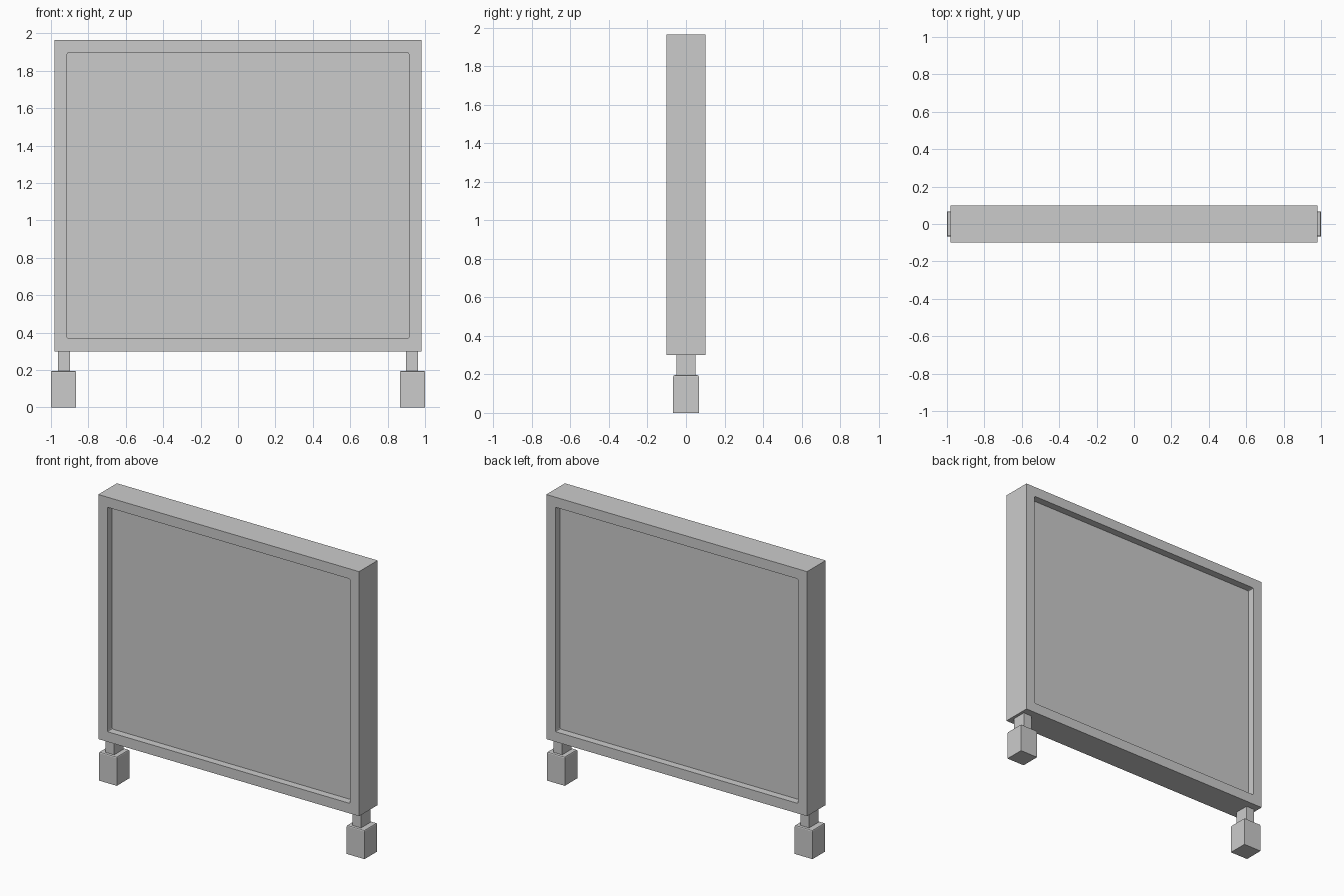
import bpy, bmesh

if "Cube" in bpy.data.objects:
    bpy.data.objects.remove(bpy.data.objects["Cube"])


def box_mesh(lo, hi):
    bm = bmesh.new()
    bmesh.ops.create_cube(bm, size=1)
    for v in bm.verts:
        v.co = [lo[i] if v.co[i] < 0 else hi[i] for i in range(3)]
    bm.normal_update()
    return bm


def finish(bm, name):
    bmesh.ops.recalc_face_normals(bm, faces=bm.faces)
    mesh = bpy.data.meshes.new(name)
    bm.to_mesh(mesh)
    bm.free()
    obj = bpy.data.objects.new(name, mesh)
    bpy.context.collection.objects.link(obj)
    return obj


# framed board, recessed front and back
bm = box_mesh((-0.982, -0.1, 0.3), (0.982, 0.1, 1.965))
panels = [f for f in bm.faces if abs(f.normal.y) > 0.9]
for f in panels:
    bmesh.ops.inset_region(bm, faces=[f], thickness=0.097)
    rim = set(f.verts)
    bmesh.ops.inset_region(bm, faces=[f], thickness=0, depth=-0.05)
# slightly rounded corners inside the recesses
corners = [e for e in bm.edges
           if abs(e.verts[0].co.y - e.verts[1].co.y) > 0.02
           and all(abs(v.co.x) < 0.95 for v in e.verts)]
bmesh.ops.bevel(bm, geom=corners, offset=0.008, segments=2,
                profile=0.5, affect='EDGES')
finish(bm, "board")

for side, s in (("left", -1), ("right", 1)):
    # short post under the board
    x = 0.93 * s
    finish(box_mesh((x - 0.032, -0.05, 0.18), (x + 0.032, 0.05, 0.31)),
           side + "_post")

    # block foot with chamfered top edge
    x = 0.933 * s
    bm = box_mesh((x - 0.067, -0.067, 0), (x + 0.067, 0.067, 0.196))
    top = [e for e in bm.edges if all(v.co.z > 0.1 for v in e.verts)]
    bmesh.ops.bevel(bm, geom=top, offset=0.008, segments=2,
                    profile=0.5, affect='EDGES')
    finish(bm, side + "_foot")
